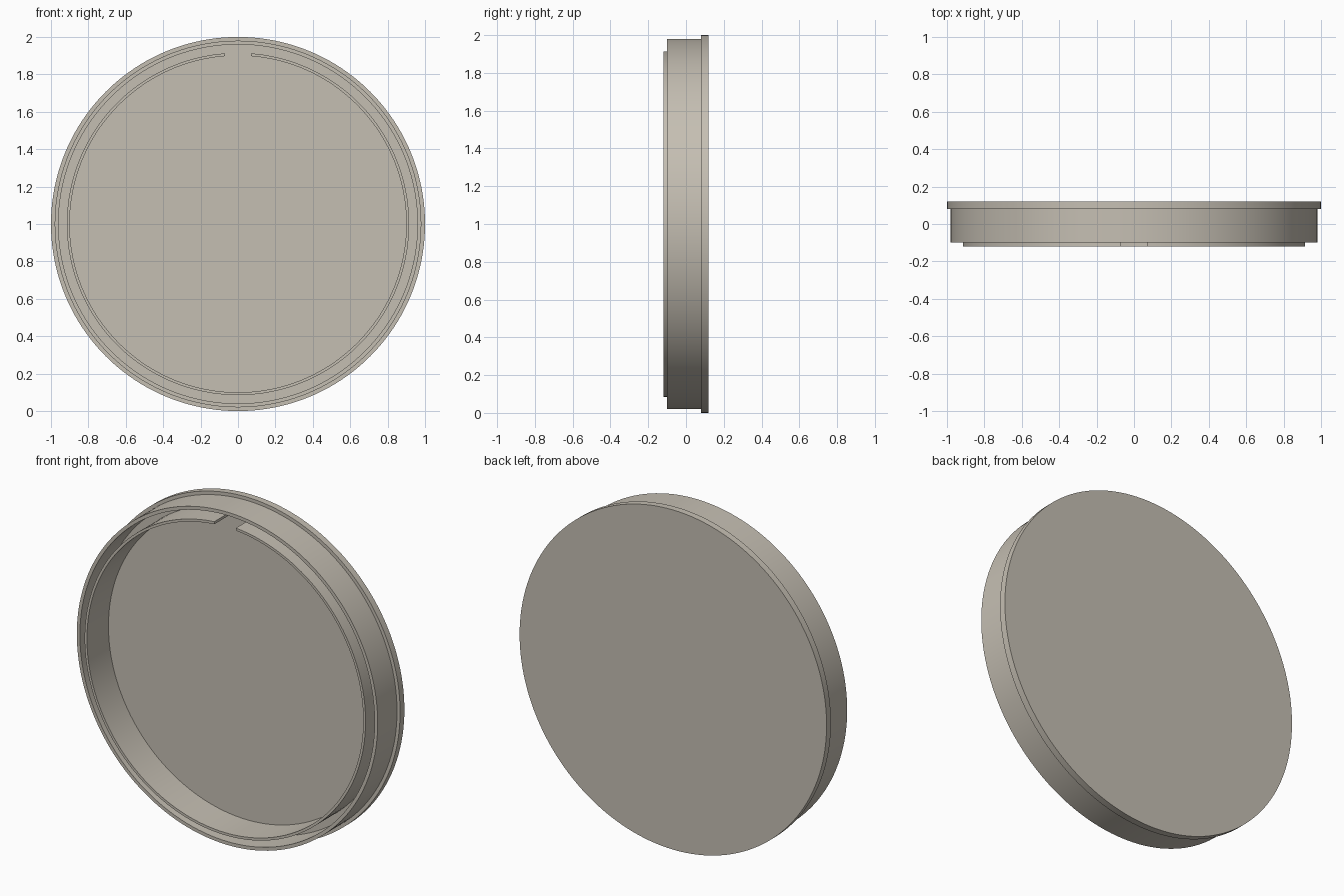
import bpy, bmesh, math

if "Cube" in bpy.data.objects:
    bpy.data.objects.remove(bpy.data.objects["Cube"])

SEGMENTS = 160

clay = bpy.data.materials.new("warm_grey")
clay.diffuse_color = (0.56, 0.52, 0.45, 1)
clay.use_nodes = True
clay.node_tree.nodes["Principled BSDF"].inputs["Base Color"].default_value = clay.diffuse_color


def finish(name, bm):
    """Turn a bmesh into a smooth-shaded object with crisp edges."""
    bmesh.ops.recalc_face_normals(bm, faces=bm.faces)
    mesh = bpy.data.meshes.new(name)
    bm.to_mesh(mesh)
    bm.free()
    obj = bpy.data.objects.new(name, mesh)
    bpy.context.collection.objects.link(obj)
    mesh.materials.append(clay)
    bpy.ops.object.select_all(action='DESELECT')
    obj.select_set(True)
    bpy.context.view_layer.objects.active = obj
    bpy.ops.object.shade_smooth_by_angle(angle=math.radians(30))
    return obj


def revolve(name, profile, half_gap=0.0):
    """Sweep a closed (radius, y) profile round the y axis through z = 1.
    half_gap leaves a parallel-sided opening of that half width at the top."""
    bm = bmesh.new()
    steps = SEGMENTS + 1 if half_gap else SEGMENTS
    rings = []
    for i in range(steps):
        ring = []
        for r, y in profile:
            start = math.asin(half_gap / r)
            a = start + (2 * math.pi - 2 * start) * i / SEGMENTS
            ring.append(bm.verts.new((r * math.sin(a), y, 1 + r * math.cos(a))))
        rings.append(ring)
    n = len(profile)
    for i in range(SEGMENTS):
        a, b = rings[i], rings[(i + 1) % steps]
        for j in range(n):
            k = (j + 1) % n
            bm.faces.new((a[j], a[k], b[k], b[j]))
    if half_gap:
        bm.faces.new(rings[0])
        bm.faces.new(rings[-1])
    return bm


# Round back plate
bm = bmesh.new()
bmesh.ops.create_cone(bm, cap_ends=True, segments=SEGMENTS,
                      radius1=1, radius2=1, depth=0.04)
for v in bm.verts:
    x, y, z = v.co
    v.co = (x, 0.10 + z, 1 + y)
finish("back_plate", bm)

# Outer wall, set in slightly from the plate edge
finish("outer_wall", revolve("outer_wall", [
    (0.98, -0.10), (0.98, 0.09), (0.96, 0.09), (0.96, -0.10)]))

# Taller inner ring, split at the top
finish("split_inner_ring", revolve("split_inner_ring", [
    (0.915, -0.12), (0.915, 0.09), (0.90, 0.09), (0.90, -0.12)], half_gap=0.07))
